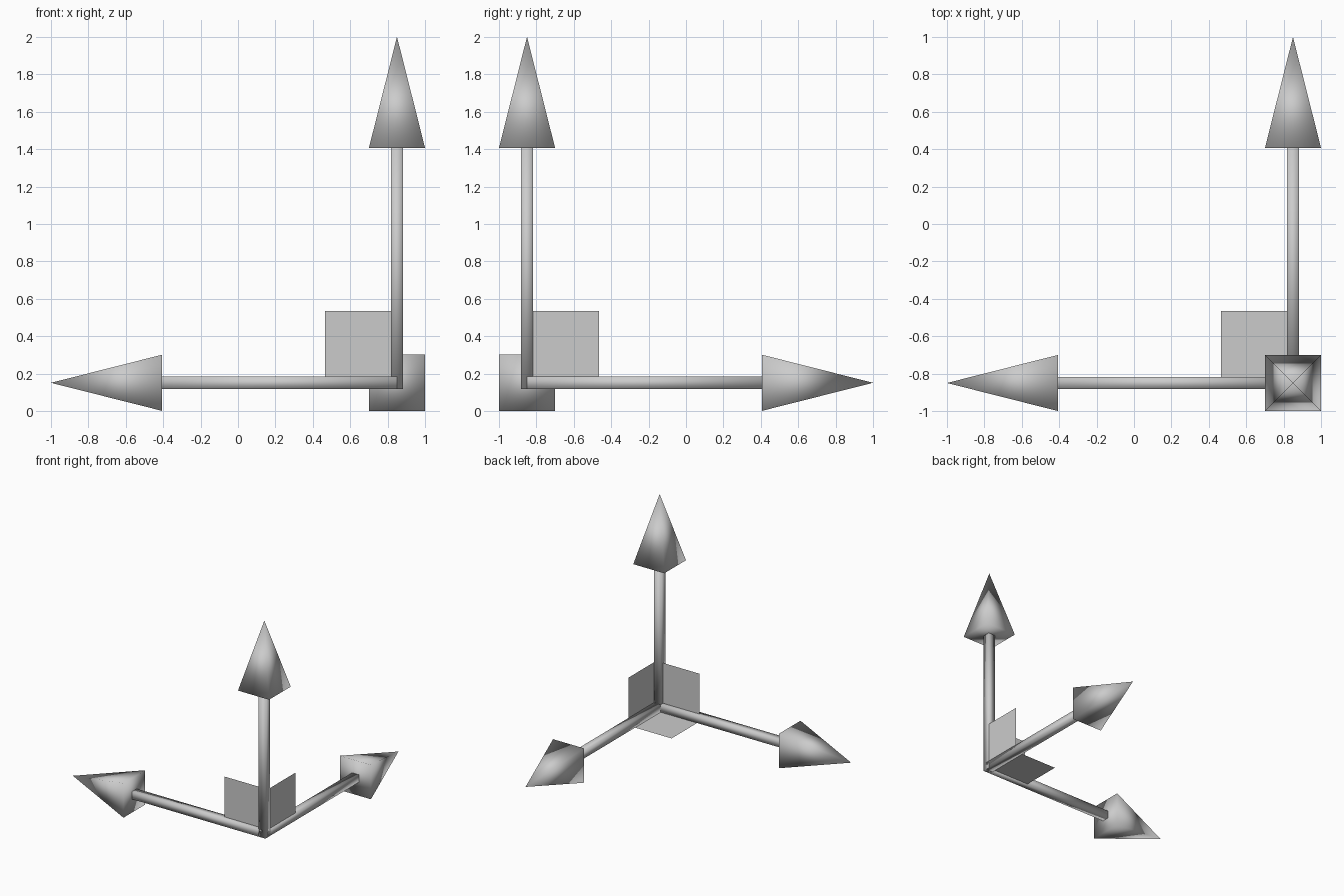
import bpy
import bmesh
from mathutils import Matrix, Vector

if "Cube" in bpy.data.objects:
    bpy.data.objects.remove(bpy.data.objects["Cube"])

ORIGIN = Vector((0.85, -0.85, 0.151))
R = 0.033        # shaft half width
HEAD = 0.15      # head half width
NECK = 1.256     # distance from origin to head base
TIP = 1.85
PANEL = 0.385    # outer edge of the plane panels


def add_object(name, bm, smooth):
    bmesh.ops.recalc_face_normals(bm, faces=bm.faces)
    for f in bm.faces:
        f.smooth = smooth
    mesh = bpy.data.meshes.new(name)
    bm.to_mesh(mesh)
    bm.free()
    obj = bpy.data.objects.new(name, mesh)
    bpy.context.collection.objects.link(obj)


def arrow_part(name, direction, start, end, half, pointed):
    """Square shaft or four-sided head along a direction from the origin."""
    bm = bmesh.new()
    d = Vector(direction)
    u = Vector((d.y, d.z, d.x))
    v = d.cross(u)
    corners = [(-1, -1), (1, -1), (1, 1), (-1, 1)]

    def ring(t):
        return [bm.verts.new(ORIGIN + d * t + (u * a + v * b) * half) for a, b in corners]

    base = ring(start)
    bm.faces.new(base)
    if pointed:
        top = [bm.verts.new(ORIGIN + d * end)] * 4
    else:
        top = ring(end)
        bm.faces.new(top)
    for i in range(4):
        j = (i + 1) % 4
        side = [base[i], base[j], top[j]]
        bm.faces.new(side if pointed else side + [top[i]])
    add_object(name, bm, True)


# Three arrows sharing a corner
for axis, direction, start in (("x", (-1, 0, 0), 0), ("y", (0, 1, 0), 0), ("z", (0, 0, 1), -R)):
    arrow_part(axis + "_shaft", direction, start, NECK, R, False)
    arrow_part(axis + "_head", direction, NECK, TIP, HEAD, True)


def panel(name, a, b, offset):
    """Thin square sheet between two axes."""
    a, b = Vector(a), Vector(b)
    bm = bmesh.new()
    quad = [(R, R), (PANEL, R), (PANEL, PANEL), (R, PANEL)]
    bm.faces.new([bm.verts.new(ORIGIN + Vector(offset) + a * s + b * t) for s, t in quad])
    add_object(name, bm, False)


# Panels between each pair of arrows
panel("xz_panel", (-1, 0, 0), (0, 0, 1), (0, 0, 0))
panel("yz_panel", (0, 1, 0), (0, 0, 1), (R, 0, 0))
panel("xy_panel", (-1, 0, 0), (0, 1, 0), (0, 0, -R))
